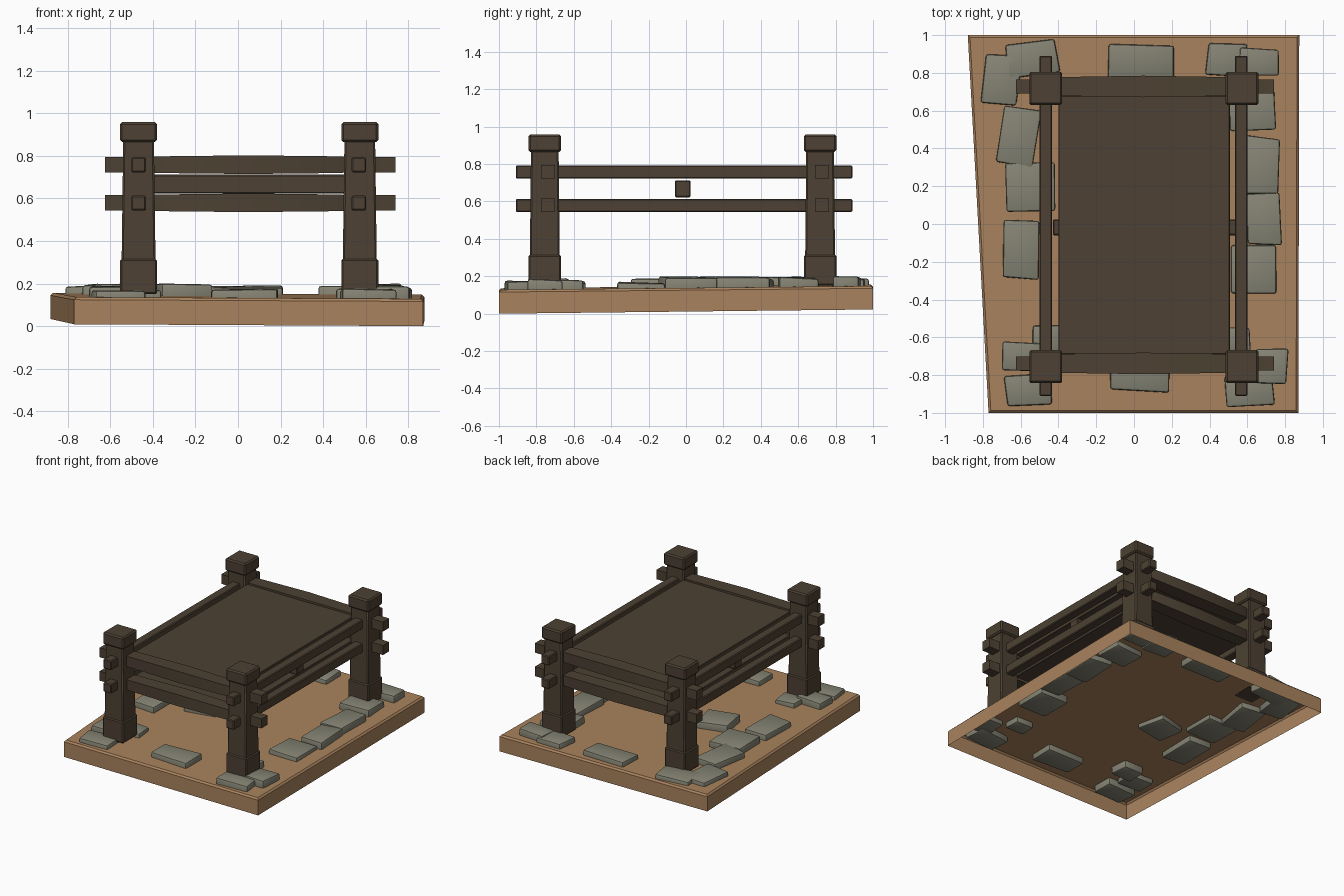
import bpy, bmesh, math, random
from mathutils import Vector

if "Cube" in bpy.data.objects:
    bpy.data.objects.remove(bpy.data.objects["Cube"])

random.seed(4)


def material(name, rgb):
    m = bpy.data.materials.new(name)
    m.diffuse_color = (*rgb, 1)
    m.use_nodes = True
    m.node_tree.nodes["Principled BSDF"].inputs["Base Color"].default_value = m.diffuse_color
    return m


WOOD = material("dark wood", (0.074, 0.053, 0.033))
EARTH = material("tan earth", (0.40, 0.225, 0.11))
STONE = material("grey stone", (0.235, 0.23, 0.175))


def finish(bm, name, mat, bevel=0.0, segments=1):
    bmesh.ops.recalc_face_normals(bm, faces=bm.faces)
    if bevel:
        bmesh.ops.bevel(bm, geom=list(bm.edges), offset=bevel, segments=segments,
                        affect='EDGES', profile=0.5)
    me = bpy.data.meshes.new(name)
    bm.to_mesh(me)
    bm.free()
    me.materials.append(mat)
    ob = bpy.data.objects.new(name, me)
    bpy.context.collection.objects.link(ob)
    bpy.ops.object.select_all(action='DESELECT')
    ob.select_set(True)
    bpy.context.view_layer.objects.active = ob
    bpy.ops.object.shade_smooth_by_angle(angle=math.radians(35))
    return ob


def loft(name, rings, mat, bevel=0.0, segments=1, closed_bottom=True):
    """Skin a list of matching vertex rings and cap the ends."""
    bm = bmesh.new()
    vs = [[bm.verts.new(p) for p in r] for r in rings]
    n = len(vs[0])
    for a, b in zip(vs, vs[1:]):
        for i in range(n):
            bm.faces.new((a[i], a[(i + 1) % n], b[(i + 1) % n], b[i]))
    bm.faces.new(vs[-1])
    if closed_bottom:
        bm.faces.new(vs[0][::-1])
    return finish(bm, name, mat, bevel, segments)


def rect(cx, cy, z, hx, hy):
    return [(cx - hx, cy - hy, z), (cx + hx, cy - hy, z),
            (cx + hx, cy + hy, z), (cx - hx, cy + hy, z)]


def box(name, x0, x1, y0, y1, z0, z1, mat, bevel=0.006):
    cx, cy, hx, hy = (x0 + x1) / 2, (y0 + y1) / 2, (x1 - x0) / 2, (y1 - y0) / 2
    return loft(name, [rect(cx, cy, z0, hx, hy), rect(cx, cy, z1, hx, hy)], mat, bevel)


# earth base: uneven slab, open underneath
def ground(x, y):
    return 0.142 + 0.010 * y - 0.005 * x


plan = [(-0.77, -1), (0.87, -1), (0.875, 1), (-0.88, 1)]
low = [(x, y, max(0.0, 0.016 + 0.012 * y - 0.006 * x)) for x, y in plan]
c = Vector((0.02, 0))
shoulder = [(x, y, ground(x, y) - 0.012) for x, y in plan]
top = [(x - math.copysign(0.012, x), y - math.copysign(0.012, y), ground(x, y)) for x, y in plan]
loft("earth_base", [low, shoulder, top], EARTH, closed_bottom=False)

# corner posts with a thicker foot and cap
for side, px in (("left", -0.467), ("right", 0.572)):
    for end, py in (("front", -0.755), ("back", 0.717)):
        box(f"{end}_{side}_post_foot", px - 0.087, px + 0.087, py - 0.087, py + 0.087,
            0.15, 0.315, WOOD, 0.008)
        loft(f"{end}_{side}_post", [rect(px, py, 0.28, 0.08, 0.08),
                                    rect(px, py, 0.88, 0.072, 0.074)], WOOD, 0.008)
        box(f"{end}_{side}_post_cap", px - 0.087, px + 0.087, py - 0.087, py + 0.087,
            0.865, 0.958, WOOD, 0.01)

# rails through the posts, in two levels
for level, z in (("lower", 0.578), ("upper", 0.757)):
    for end, y in (("front", -0.738), ("back", 0.728)):
        rings = []
        for x, h in ((-0.625, 0.037), (-0.40, 0.038), (-0.38, 0.05), (0.05, 0.057),
                     (0.48, 0.05), (0.50, 0.038), (0.74, 0.037)):
            v = min(h, 0.040) + (0.005 if abs(x) < 0.1 else 0)
            rings.append([(x, y - h, z - v * 0.95), (x, y + h, z - v * 0.95),
                          (x, y + h, z + v), (x, y - h, z + v)])
        loft(f"{end}_{level}_rail", rings, WOOD)
    for side, x in (("left", -0.467), ("right", 0.568)):
        box(f"{side}_{level}_rail", x - 0.034, x + 0.034, -0.91, 0.89,
            z - 0.035, z + 0.035, WOOD)

# middle beam and the two decks it separates
box("middle_beam", -0.43, 0.54, -0.06, 0.025, 0.622, 0.712, WOOD)
box("upper_deck", -0.40, 0.508, -0.69, 0.68, 0.73, 0.785, WOOD, 0.004)
box("lower_deck", -0.40, 0.508, -0.69, 0.68, 0.555, 0.605, WOOD, 0.004)

# paving stones: x centre, y centre, width, depth, turn in degrees
stones = [(-0.70, 0.765, 0.19, 0.26, -5), (-0.54, 0.87, 0.27, 0.18, 8),
          (-0.615, 0.465, 0.20, 0.30, -8), (-0.55, 0.20, 0.26, 0.26, 2),
          (-0.595, -0.135, 0.19, 0.31, -1), (-0.45, -0.61, 0.17, 0.14, 3),
          (-0.60, -0.70, 0.20, 0.15, -5), (-0.555, -0.88, 0.24, 0.16, 6),
          (0.04, 0.86, 0.34, 0.18, -1), (0.03, -0.79, 0.32, 0.18, -2),
          (0.49, 0.87, 0.21, 0.16, -3), (0.66, 0.855, 0.21, 0.14, -3),
          (0.62, 0.60, 0.24, 0.20, 3), (0.68, 0.31, 0.18, 0.30, -3),
          (0.685, 0.025, 0.18, 0.27, 1), (0.63, -0.24, 0.24, 0.25, 1),
          (0.54, -0.61, 0.16, 0.13, 2), (0.725, -0.75, 0.18, 0.18, -3),
          (0.61, -0.875, 0.25, 0.17, 5), (-0.26, -0.02, 0.24, 0.22, 12)]
for i, (cx, cy, w, d, turn) in enumerate(stones):
    a = math.radians(turn)
    zt = ground(cx, cy) + random.uniform(0.03, 0.055)
    rings = [[], []]
    for sx, sy in ((-1, -1), (1, -1), (1, 1), (-1, 1)):
        px = sx * w / 2 + random.uniform(-0.008, 0.008)
        py = sy * d / 2 + random.uniform(-0.008, 0.008)
        x = cx + px * math.cos(a) - py * math.sin(a)
        y = cy + px * math.sin(a) + py * math.cos(a)
        rings[0].append((x, y, zt - 0.085))
        rings[1].append((x, y, zt + random.uniform(-0.006, 0.006)))
    loft(f"paving_stone_{i + 1}", rings, STONE, 0.013, 2)
